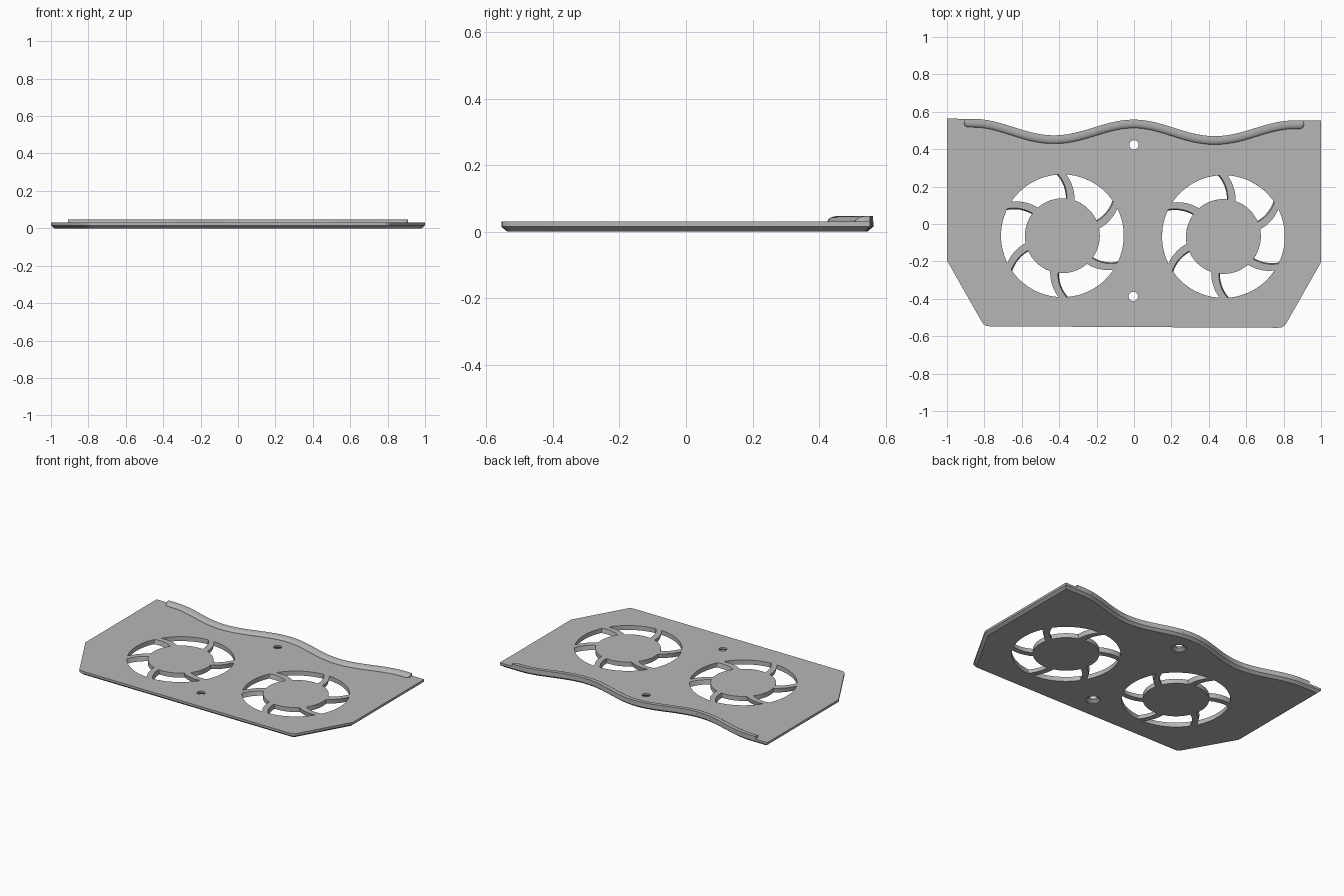
import bpy, bmesh, math
from mathutils import Vector

if "Cube" in bpy.data.objects:
    bpy.data.objects.remove(bpy.data.objects["Cube"])

grey = bpy.data.materials.new("plain grey")
grey.use_nodes = True
COLOUR = (0.47, 0.47, 0.47, 1)
grey.diffuse_color = COLOUR
grey.node_tree.nodes["Principled BSDF"].inputs["Base Color"].default_value = COLOUR

TOP, RIB_TOP = 0.03, 0.047


def loft(bm, rings):
    """Closed solid through equal-length rings of points, capped at both ends."""
    rows = [[bm.verts.new(p) for p in ring] for ring in rings]
    n = len(rows[0])
    for a, b in zip(rows, rows[1:]):
        for i in range(n):
            j = (i + 1) % n
            bm.faces.new((a[i], a[j], b[j], b[i]))
    bm.faces.new(rows[0][::-1])
    bm.faces.new(rows[-1])


def finish(bm, name):
    bmesh.ops.recalc_face_normals(bm, faces=bm.faces[:])
    mesh = bpy.data.meshes.new(name)
    bm.to_mesh(mesh)
    bm.free()
    mesh.materials.append(grey)
    obj = bpy.data.objects.new(name, mesh)
    bpy.context.collection.objects.link(obj)
    return obj


def activate(obj):
    bpy.ops.object.select_all(action="DESELECT")
    obj.select_set(True)
    bpy.context.view_layer.objects.active = obj


def smooth(obj):
    activate(obj)
    bpy.ops.object.shade_smooth_by_angle(angle=math.radians(35))


def wave(x):
    """Rear edge: two shallow scallops with flat ends."""
    c = math.cos(2 * math.pi * x / 0.86) if abs(x) < 0.86 else 1
    return 0.515 + 0.043 * c - 0.005 * x


def inset(points, d):
    """Move a counter-clockwise outline inwards by d."""
    result = []
    n = len(points)
    for i, p in enumerate(points):
        a = (p - points[i - 1]).normalized()
        b = (points[(i + 1) % n] - p).normalized()
        na, nb = Vector((-a.y, a.x)), Vector((-b.y, b.x))
        result.append(p + (na + nb) * d / (1 + na.dot(nb)))
    return result


def at(points, z):
    return [(p.x, p.y, z) for p in points]


# Plate with clipped front corners and a chamfered underside
corner = [(0.77, -0.551), (0.79, -0.549), (0.805, -0.54), (0.815, -0.525), (1.0, -0.2)]
right = [Vector((x, y - 0.005 * x)) for x, y in corner]
left = [Vector((-x, y + 0.005 * x)) for x, y in reversed(corner)]
steps = 86
rear = [Vector((1, wave(1)))]
rear += [Vector((x, wave(x))) for x in (0.86 - 1.72 * i / steps for i in range(steps + 1))]
rear.append(Vector((-1, wave(-1))))
outline = right + rear + left
bm = bmesh.new()
loft(bm, [at(inset(outline, 0.018), 0), at(outline, 0.015), at(outline, TOP)])
plate = finish(bm, "plate")


# Fan openings: six sectors between swept struts
HUB, RIM = 0.2, 0.328


def strut_angle(r):
    t = (r - HUB) / (RIM - HUB)
    return math.radians(77 + 8 * t + 5 * t * t)


def polar(centre, r, a, z):
    return (centre[0] + r * math.cos(a), centre[1] + r * math.sin(a), z)


def sector(centre, k, z):
    """One opening outline; struts lean slightly through the thickness."""
    lean = math.radians(1.5) * (TOP - z) / TOP
    start = k * math.pi / 3 + lean
    radii = [HUB + (RIM - HUB) * i / 8 for i in range(9)]
    half = 0.021
    side_a = [(r, strut_angle(r) + half / r + start) for r in radii]
    side_b = [(r, strut_angle(r) - half / r + start + math.pi / 3) for r in radii]
    arc = 16
    outer = [(RIM, side_a[-1][1] + (side_b[-1][1] - side_a[-1][1]) * i / arc)
             for i in range(1, arc)]
    inner = [(HUB, side_b[0][1] + (side_a[0][1] - side_b[0][1]) * i / arc)
             for i in range(1, arc)]
    loop = side_a + outer + side_b[::-1] + inner
    return [polar(centre, r, a, z) for r, a in loop]


bm = bmesh.new()
for centre in ((-0.383, -0.063), (0.478, -0.067)):
    for k in range(6):
        loft(bm, [sector(centre, k, -0.02), sector(centre, k, 0.05)])

# Screw holes, countersunk from below
for centre in ((0, 0.423), (-0.004, -0.387)):
    profile = [(0.044, -0.01), (0.044, 0.004), (0.025, 0.018), (0.025, 0.05)]
    loft(bm, [[polar(centre, r, 2 * math.pi * i / 32, z) for i in range(32)]
              for r, z in profile])
cutter = finish(bm, "opening_cutter")
cutter.hide_render = True

cut = plate.modifiers.new("openings", "BOOLEAN")
cut.operation = "DIFFERENCE"
cut.solver = "EXACT"
cut.object = cutter
activate(plate)
bpy.ops.object.modifier_apply(modifier=cut.name)
bpy.data.objects.remove(cutter)
smooth(plate)

# Raised lip following the rear edge, rounded on its front side
WIDTH, END = 0.045, 0.91
xs = [-END + 2 * END * i / 120 for i in range(121)]
xs = sorted(xs + [s * (END - d) for s in (-1, 1) for d in (0.003, 0.007, 0.022)])
rings = []
for x in xs:
    slope = (wave(x + 0.002) - wave(x - 0.002)) / 0.004
    inward = Vector((slope, -1)).normalized()
    near = min(1, (END - abs(x)) / 0.025)
    width = WIDTH * (0.5 + 0.5 * math.sqrt(1 - (1 - near) ** 2))
    round_part = width * 0.72
    section = [(0, TOP - 0.001), (0, RIB_TOP)]
    for i in range(9):
        a = math.pi / 2 * i / 8
        section.append((width - round_part + round_part * math.sin(a),
                        TOP + (RIB_TOP - TOP) * math.cos(a)))
    section.append((width, TOP - 0.001))
    base = Vector((x, wave(x)))
    rings.append([(*(base + inward * d), z) for d, z in section])
bm = bmesh.new()
loft(bm, rings)
smooth(finish(bm, "rear_lip"))
